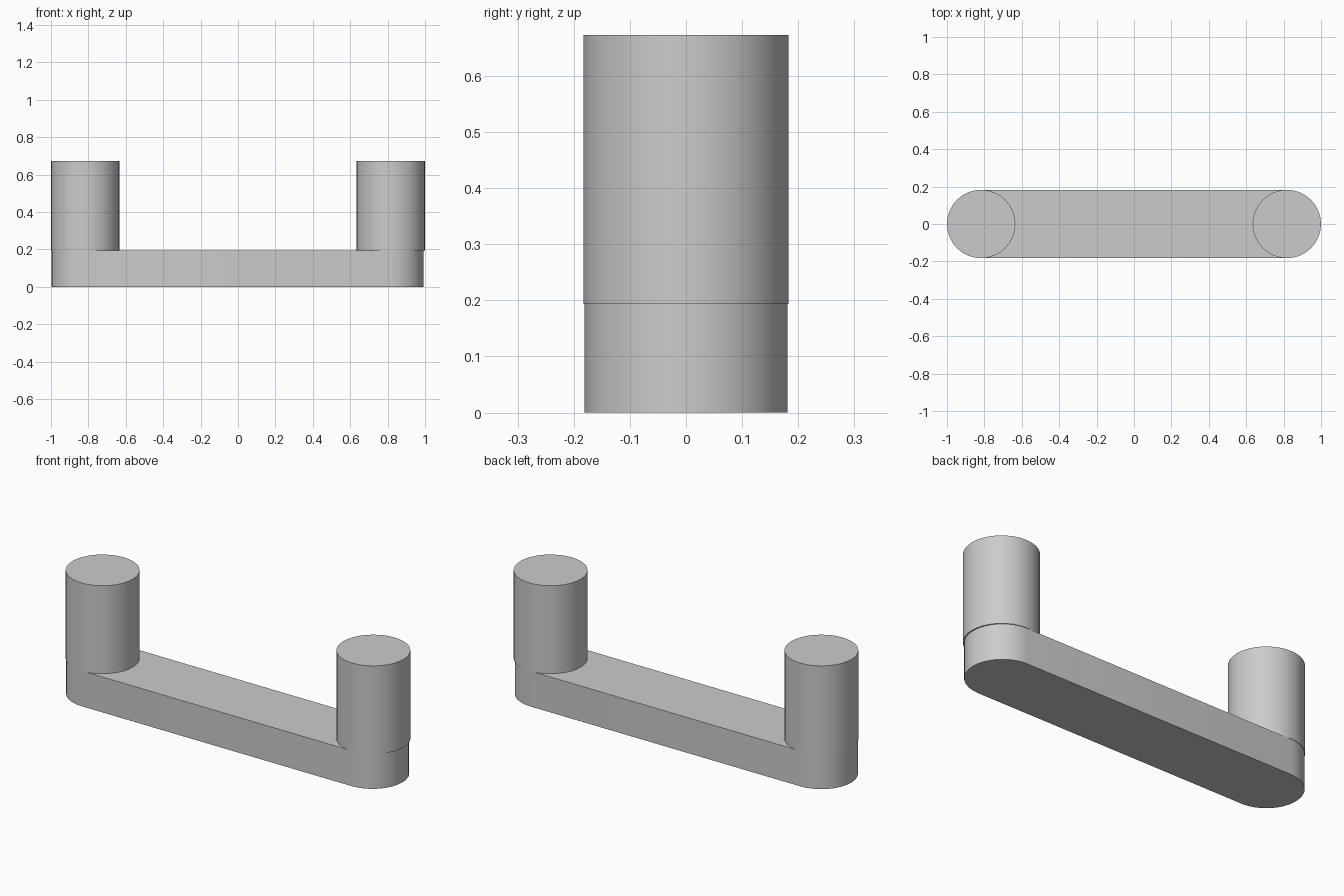
import bpy, bmesh, math

cube = bpy.data.objects.get("Cube")
if cube:
    bpy.data.objects.remove(cube, do_unlink=True)

# Single grey material
grey = bpy.data.materials.new("plain_grey")
grey.use_nodes = True
colour = (0.6, 0.6, 0.6, 1)
grey.diffuse_color = colour
grey.node_tree.nodes["Principled BSDF"].inputs["Base Color"].default_value = colour

SEGMENTS = 32
BAR_TOP = 0.193
PIN_TOP = 0.673


def arc(cx, radius, start, sweep, steps):
    return [(cx + radius * math.cos(start + sweep * i / steps),
             radius * math.sin(start + sweep * i / steps)) for i in range(steps + 1)]


def prism(name, outline, z0, z1):
    """Extrude a closed outline upward and shade its curved wall smoothly."""
    bm = bmesh.new()
    base = bm.faces.new([bm.verts.new((x, y, z0)) for x, y in outline])
    out = bmesh.ops.extrude_face_region(bm, geom=[base], use_keep_orig=True)
    tops = [v for v in out["geom"] if isinstance(v, bmesh.types.BMVert)]
    bmesh.ops.translate(bm, verts=tops, vec=(0, 0, z1 - z0))
    bmesh.ops.recalc_face_normals(bm, faces=bm.faces)
    mesh = bpy.data.meshes.new(name)
    bm.to_mesh(mesh)
    bm.free()
    mesh.materials.append(grey)
    obj = bpy.data.objects.new(name, mesh)
    bpy.context.collection.objects.link(obj)
    bpy.ops.object.select_all(action="DESELECT")
    obj.select_set(True)
    bpy.context.view_layer.objects.active = obj
    bpy.ops.object.shade_smooth_by_angle(angle=math.radians(30))


# Link bar with rounded ends
half = SEGMENTS // 2
bar = (arc(0.812, 0.181, -math.pi / 2, math.pi, half)
       + arc(-0.817, 0.181, math.pi / 2, math.pi, half))
prism("link_bar", bar, 0, BAR_TOP)

# Upright pins, slightly wider than the bar
for name, x in (("left_pin", 0.817), ("right_pin", -0.817)):
    prism(name, arc(x, 0.183, 0, 2 * math.pi, SEGMENTS)[:-1], BAR_TOP, PIN_TOP)
